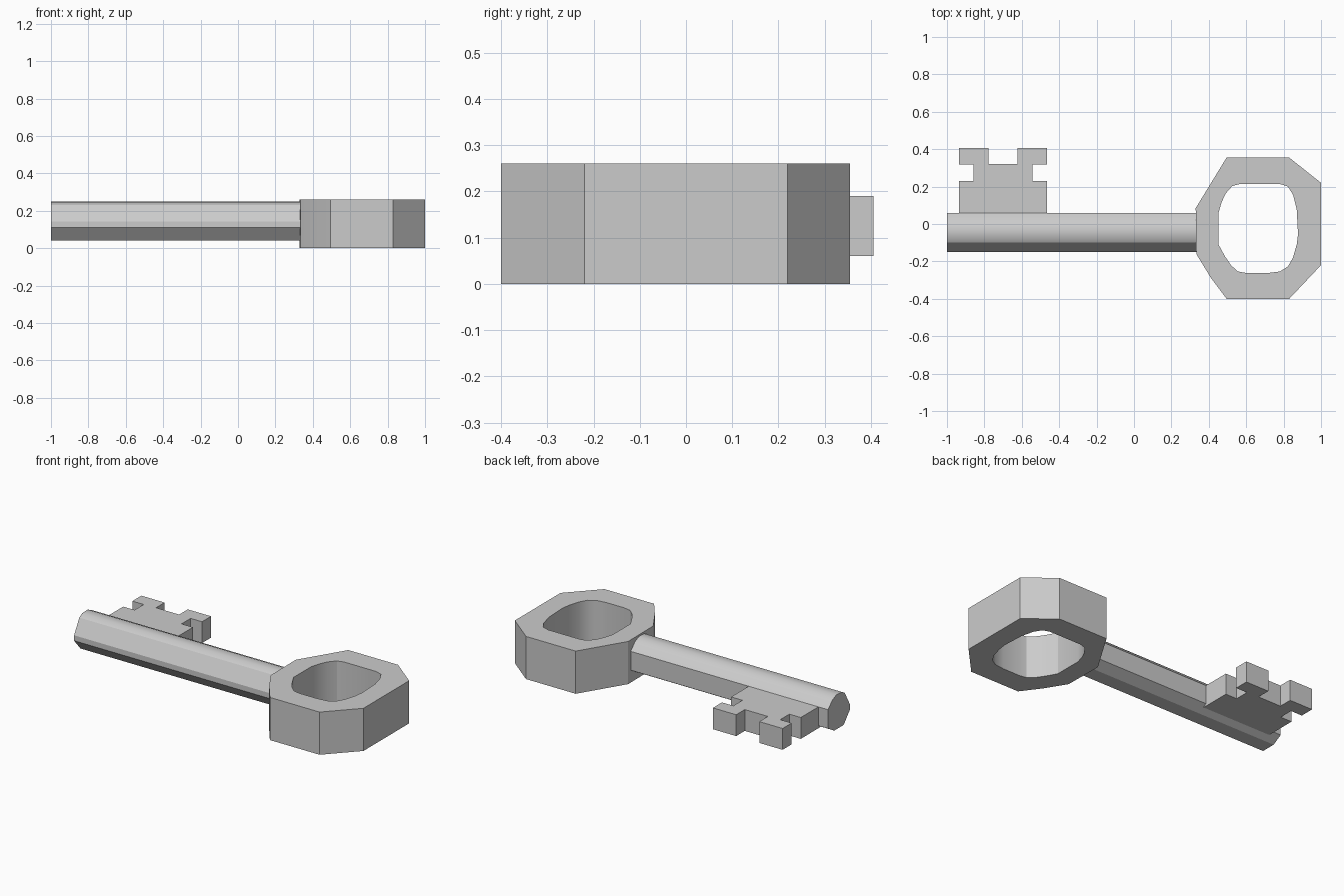
import bpy, bmesh, math
from mathutils import Matrix

if "Cube" in bpy.data.objects:
    bpy.data.objects.remove(bpy.data.objects["Cube"])


def prism(name, loops, lo, hi, axes=Matrix.Identity(4)):
    """Extrude a filled 2D outline (later loops are holes) from lo to hi."""
    curve = bpy.data.curves.new(name + "_outline", 'CURVE')
    curve.dimensions = '2D'
    curve.fill_mode = 'BOTH'
    curve.extrude = (hi - lo) / 2
    for loop in loops:
        spline = curve.splines.new('POLY')
        spline.points.add(len(loop) - 1)
        for point, (u, v) in zip(spline.points, loop):
            point.co = (u, v, 0, 1)
        spline.use_cyclic_u = True
    helper = bpy.data.objects.new(name + "_helper", curve)
    bpy.context.collection.objects.link(helper)
    graph = bpy.context.evaluated_depsgraph_get()
    mesh = bpy.data.meshes.new_from_object(helper.evaluated_get(graph))
    bpy.data.objects.remove(helper)
    # Weld the caps to the walls and move into place
    bm = bmesh.new()
    bm.from_mesh(mesh)
    bmesh.ops.remove_doubles(bm, verts=bm.verts, dist=1e-4)
    bmesh.ops.dissolve_limit(bm, angle_limit=0.01, verts=bm.verts, edges=bm.edges)
    bmesh.ops.recalc_face_normals(bm, faces=bm.faces)
    bm.transform(axes @ Matrix.Translation((0, 0, (lo + hi) / 2)))
    for f in bm.faces:
        f.smooth = False
    bm.to_mesh(mesh)
    bm.free()
    obj = bpy.data.objects.new(name, mesh)
    bpy.context.collection.objects.link(obj)
    return obj


# Bow: faceted ring handle with a rounded opening
outer = [(0.33, 0.085), (0.495, 0.355), (0.83, 0.355), (1.0, 0.22), (1.0, -0.22),
         (0.83, -0.40), (0.495, -0.40), (0.41, -0.286), (0.333, -0.16)]
hole = [(0.452, 0.06), (0.468, 0.115), (0.49, 0.163), (0.525, 0.203), (0.567, 0.214),
        (0.78, 0.214), (0.823, 0.2), (0.85, 0.157), (0.87, 0.078), (0.877, -0.056),
        (0.87, -0.11), (0.85, -0.18), (0.823, -0.227), (0.78, -0.254), (0.717, -0.262),
        (0.60, -0.262), (0.556, -0.254), (0.52, -0.222), (0.487, -0.174), (0.452, -0.11)]
bow = prism("bow", [outer, hole], 0.0, 0.26)

# Shank: many-sided bar along x, flat where the bit joins (profile is y, z)
along_x = Matrix(((0, 0, 1, 0), (1, 0, 0, 0), (0, 1, 0, 0), (0, 0, 0, 1)))
profile = [(-0.15, 0.11), (-0.15, 0.143), (-0.10, 0.232), (-0.072, 0.248), (-0.02, 0.25),
           (0.02, 0.232), (0.06, 0.19), (0.06, 0.075), (0.0, 0.04), (-0.09, 0.04)]
shank = prism("shank", [profile], -1.0, 0.335, along_x)

# Bit: half outline mirrored about its centre line
cx = -0.70
half = [(0.235, 0.04), (0.235, 0.23), (0.158, 0.23), (0.158, 0.318),
        (0.235, 0.318), (0.235, 0.405), (0.078, 0.405), (0.078, 0.322)]
outline = [(cx + x, y) for x, y in half] + [(cx - x, y) for x, y in reversed(half)]
bit = prism("bit", [outline], 0.06, 0.19)

# Soft shading inside the opening and over the shank top, sharp elsewhere
for obj in (bow, shank):
    bpy.ops.object.select_all(action='DESELECT')
    obj.select_set(True)
    bpy.context.view_layer.objects.active = obj
    bpy.ops.object.shade_smooth_by_angle(angle=math.radians(28))
